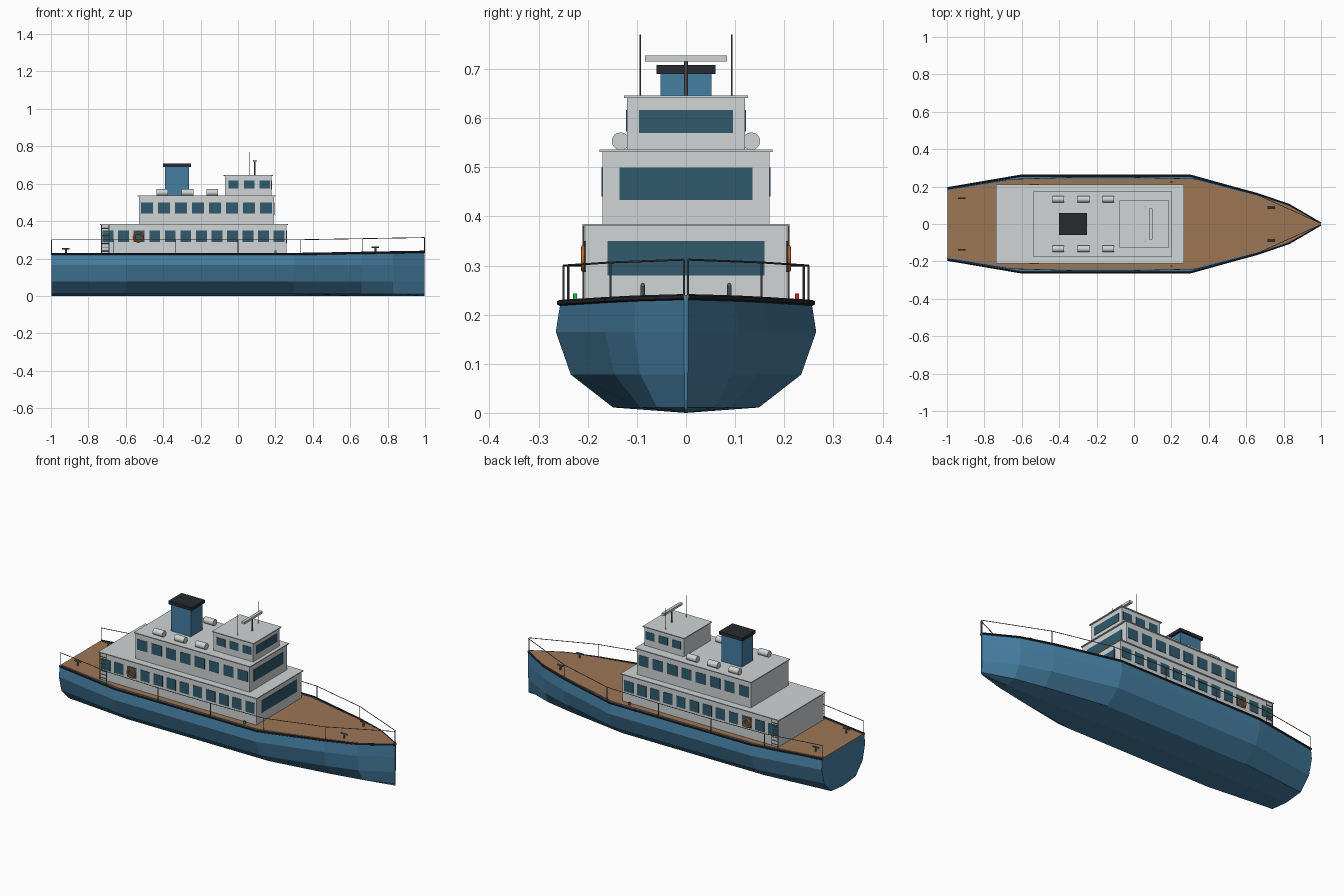
import bpy, bmesh, math
from mathutils import Vector, Matrix

if "Cube" in bpy.data.objects:
    bpy.data.objects.remove(bpy.data.objects["Cube"])


def mat(name, *rgb):
    m = bpy.data.materials.new(name)
    m.diffuse_color = (*rgb, 1)
    m.use_nodes = True
    m.node_tree.nodes["Principled BSDF"].inputs["Base Color"].default_value = m.diffuse_color
    return m


BLUE = mat("hull_blue", 0.06, 0.21, 0.36)
WOOD = mat("deck_wood", 0.33, 0.18, 0.09)
WHITE = mat("cabin_white", 0.63, 0.66, 0.67)
GLASS = mat("window_glass", 0.03, 0.1, 0.15)
DARK = mat("dark_trim", 0.02, 0.023, 0.03)
METAL = mat("rail_metal", 0.12, 0.13, 0.14)
ORANGE = mat("ring_orange", 0.7, 0.17, 0.03)
RED = mat("port_red", 0.7, 0.01, 0.02)
GREEN = mat("starboard_green", 0.01, 0.5, 0.08)


def finish(name, bm, material):
    bmesh.ops.recalc_face_normals(bm, faces=bm.faces)
    me = bpy.data.meshes.new(name)
    bm.to_mesh(me)
    bm.free()
    me.materials.append(material)
    ob = bpy.data.objects.new(name, me)
    bpy.context.collection.objects.link(ob)
    return ob


def add_box(bm, x0, x1, y0, y1, z0, z1):
    m = Matrix.Translation(((x0 + x1) / 2, (y0 + y1) / 2, (z0 + z1) / 2))
    bmesh.ops.create_cube(bm, size=1, matrix=m @ Matrix.Diagonal((x1 - x0, y1 - y0, z1 - z0, 1)))


def box(name, material, *dims):
    bm = bmesh.new()
    add_box(bm, *dims)
    return finish(name, bm, material)


def add_rod(bm, a, b, r, sides=6):
    a, b = Vector(a), Vector(b)
    m = Matrix.Translation((a + b) / 2) @ (b - a).to_track_quat('Z', 'Y').to_matrix().to_4x4()
    bmesh.ops.create_cone(bm, cap_ends=True, segments=sides, radius1=r, radius2=r,
                          depth=(b - a).length, matrix=m)


def rods(name, material, segments, r, sides=6):
    bm = bmesh.new()
    for a, b in segments:
        add_rod(bm, a, b, r, sides)
    return finish(name, bm, material)


# Hull plan: (x, half width)
PLAN = [(-0.998, 0.197), (-0.6, 0.265), (0.3, 0.265), (0.66, 0.165), (0.83, 0.105), (0.998, 0.004)]
# Cross-section: (fraction of half width, z); the last point follows the sheer
SECTION = [(0, 0), (0.56, 0.011), (0.885, 0.078), (1, 0.165), (0.965, 0.224)]


def half(x):
    for (x0, w0), (x1, w1) in zip(PLAN, PLAN[1:]):
        if x <= x1:
            return w0 + (w1 - w0) * (x - x0) / (x1 - x0)
    return PLAN[-1][1]


def sheer(x):
    return 0.224 + 0.012 * max(0, (x - 0.3) / 0.7)


# Hull
bm = bmesh.new()
rings = []
for x, w in PLAN:
    side = [(w * f, z) for f, z in SECTION[:-1]] + [(w * SECTION[-1][0], sheer(x))]
    loop = side + [(-y, z) for y, z in reversed(side[1:])]
    rings.append([bm.verts.new((x, y, z)) for y, z in loop])
for a, b in zip(rings, rings[1:]):
    for i in range(len(a)):
        j = (i + 1) % len(a)
        bm.faces.new((a[i], a[j], b[j], b[i]))
bm.faces.new(rings[0])
bm.faces.new(rings[-1])
finish("hull", bm, BLUE)

# Planked deck, slightly inset
bm = bmesh.new()
decks = []
for x, w in PLAN:
    z = sheer(x)
    decks.append([bm.verts.new((x, s * w * 0.91, z + h)) for s, h in ((-1, -.004), (1, -.004), (1, .004), (-1, .004))])
for a, b in zip(decks, decks[1:]):
    for i in range(4):
        j = (i + 1) % 4
        bm.faces.new((a[i], a[j], b[j], b[i]))
bm.faces.new(decks[0])
bm.faces.new(decks[-1])
finish("main_deck", bm, WOOD)

# Rubbing strake and open railings along both sides
strake, rails, posts = [], [], []
for s in (-1, 1):
    edge = [(x, s * w * 0.972, sheer(x)) for x, w in PLAN]
    strake += zip(edge, edge[1:])
    xs = [-0.997 + 1.994 * i / 6 for i in range(7)]
    top = [(x, s * half(x) * 0.94, sheer(x) + 0.076) for x in xs]
    rails += zip(top, top[1:])
    posts += [((x, y, z - 0.076), (x, y, z)) for x, y, z in top]
rods("rubbing_strake", DARK, strake, 0.006)
rods("railing_top", METAL, rails, 0.002)
rods("railing_posts", METAL, posts, 0.002)

# Cabin tiers: x0, x1, half y, z0, z1, windows (first, last, count, width, z0, z1), front pane
TIERS = [
    ("lower_cabin", -0.73, 0.26, 0.205, 0.222, 0.38, (-0.695, 0.22, 12, 0.058, 0.288, 0.35), (0.16, 0.28, 0.35)),
    ("upper_cabin", -0.53, 0.193, 0.17, 0.38, 0.531, (-0.487, 0.15, 8, 0.064, 0.44, 0.5), (0.135, 0.433, 0.5)),
    ("wheelhouse", -0.07, 0.18, 0.12, 0.53, 0.641, (-0.024, 0.143, 3, 0.056, 0.573, 0.617), (0.096, 0.57, 0.617)),
]
for name, x0, x1, hy, z0, z1, (first, last, n, w, wz0, wz1), (py, pz0, pz1) in TIERS:
    box(name, WHITE, x0, x1, -hy, hy, z0, z1)
    box(name + "_roof", WHITE, x0 - .007, x1 + .007, -hy - .006, hy + .006, z1, z1 + .005)
    bm = bmesh.new()
    for i in range(n):
        c = first + (last - first) * i / (n - 1)
        for s in (-1, 1):
            add_box(bm, c - w / 2, c + w / 2, s * hy - .002, s * hy + .002, wz0, wz1)
    finish(name + "_side_windows", bm, GLASS)
    box(name + "_front_window", GLASS, x1 - .002, x1 + .002, -py, py, pz0, pz1)

# Funnel
box("funnel", BLUE, -0.39, -0.262, -0.052, 0.052, 0.53, 0.692)
box("funnel_cap", DARK, -0.4, -0.252, -0.06, 0.06, 0.69, 0.708)

# Life raft canisters
rafts = [((x - .031, s * .133, .553), (x + .031, s * .133, .553)) for x in (-.405, -.27, -.137) for s in (-1, 1)]
raft_ob = rods("life_rafts", WHITE, rafts, 0.018, 16)
bpy.context.view_layer.objects.active = raft_ob
raft_ob.select_set(True)
bpy.ops.object.shade_smooth_by_angle()

# Radar mast and aerials
rods("radar_mast", METAL, [((.09, 0, .643), (.09, 0, .72))], 0.004, 8)
box("radar_bar", WHITE, 0.081, 0.098, -0.083, 0.083, 0.715, 0.728)
rods("aerials", METAL, [((.064, s * .093, .643), (.064, s * .093, .77)) for s in (-1, 1)], 0.0015)

# Life rings, ladders and navigation lights on each side
for s, label, colour in ((-1, "starboard", GREEN), (1, "port", RED)):
    bpy.ops.mesh.primitive_torus_add(location=(-0.533, s * .208, .314), rotation=(math.pi / 2, 0, 0),
                                     major_radius=.022, minor_radius=.006,
                                     major_segments=20, minor_segments=8)
    ring = bpy.context.object
    ring.name = label + "_life_ring"
    ring.data.materials.append(ORANGE)
    bpy.ops.object.shade_smooth_by_angle()
    y = s * .209
    steps = [((x, y, .225), (x, y, .383)) for x in (-.73, -.69)]
    steps += [((-.73, y, .24 + .02 * i), (-.69, y, .24 + .02 * i)) for i in range(7)]
    rods(label + "_ladder", METAL, steps, 0.002)
    box(label + "_light", colour, .195, .205, s * .226 - .004, s * .226 + .004, .226, .243)

# Mooring bollards
bits = []
for x, y in ((-.92, .138), (.735, .088)):
    for s in (-1, 1):
        z = sheer(x)
        bits += [((x, s * y, z), (x, s * y, z + .03)), ((x - .02, s * y, z + .029), (x + .02, s * y, z + .029))]
rods("bollards", METAL, bits, 0.0045, 8)
